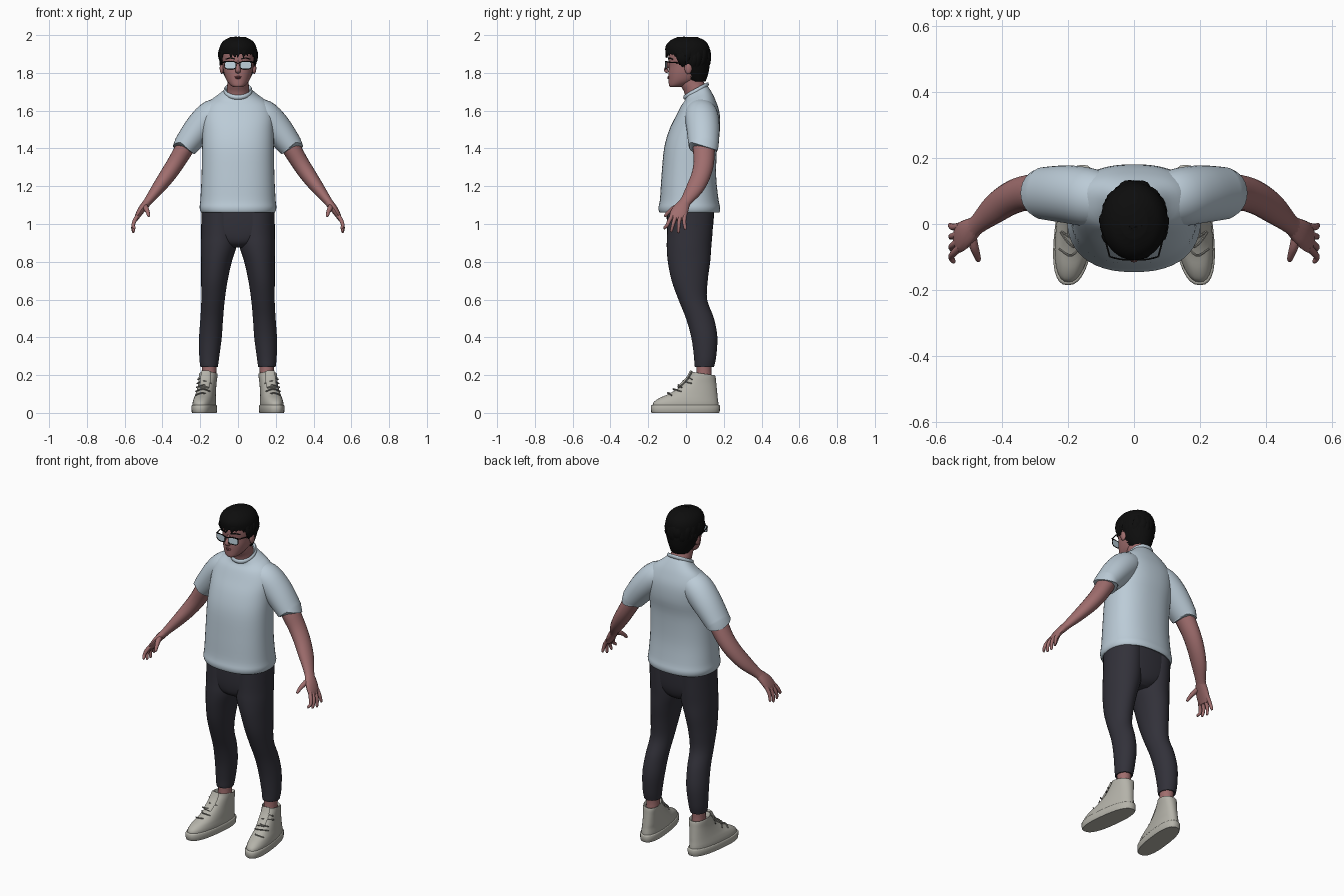
import bpy, math, random
from mathutils import Vector

random.seed(4)


def material(name, rgb):
    m = bpy.data.materials.new(name)
    m.diffuse_color = (*rgb, 1)
    return m


SKIN = material("skin", (0.35, 0.155, 0.155))
SHIRT = material("pale blue cloth", (0.50, 0.60, 0.68))
PANTS = material("dark cloth", (0.032, 0.031, 0.042))
HAIR = material("black hair", (0.004, 0.004, 0.004))
SHOE = material("off white canvas", (0.46, 0.45, 0.40))
LACE = material("grey lace", (0.25, 0.245, 0.22))
LENS = material("pale lens", (0.55, 0.68, 0.76))
LIP = material("lip", (0.24, 0.07, 0.075))


def mesh_object(name, verts, faces, mat, angle=50):
    me = bpy.data.meshes.new(name)
    me.from_pydata([tuple(v) for v in verts], [], faces)
    me.materials.append(mat)
    me.shade_smooth()
    me.set_sharp_from_angle(angle=math.radians(angle))
    ob = bpy.data.objects.new(name, me)
    bpy.context.collection.objects.link(ob)
    return ob


def spline(rows, steps, closed=False):
    """Catmull-Rom interpolation through rows of numbers."""
    n, out = len(rows), []
    for i in range(n if closed else n - 1):
        if closed:
            q = [rows[(i + k) % n] for k in (-1, 0, 1, 2)]
        else:
            q = [rows[min(max(i + k, 0), n - 1)] for k in (-1, 0, 1, 2)]
        for s in range(steps):
            t = s / steps
            out.append([0.5 * (2 * b + (c - a) * t + (2 * a - 5 * b + 4 * c - d) * t * t
                               + (3 * b - a - 3 * c + d) * t ** 3) for a, b, c, d in zip(*q)])
    return out if closed else out + [list(rows[-1])]


def skin_rings(rings, closed=False, keep=None):
    n, verts, faces = len(rings[0]), [v for r in rings for v in r], []
    m = len(rings)
    for i in range(m if closed else m - 1):
        for j in range(n):
            k, a, b = (j + 1) % n, i * n, ((i + 1) % m) * n
            f = (a + j, a + k, b + k, b + j)
            if keep is None or keep(sum((Vector(verts[x]) for x in f), Vector()) / 4):
                faces.append(f)
    if not closed:
        if keep is None:
            faces.append(tuple(range(n - 1, -1, -1)))
        faces.append(tuple(range((m - 1) * n, m * n)))
    return verts, faces


def loft(name, rows, mat, n=32, power=2.0, steps=4, side=1, shear=0, keep=None):
    """Stacked level rings: z, centre x, half width, front y, back y, tilt."""
    rings = []
    for z, xc, rx, y0, y1, tilt in spline(rows, steps):
        ring = []
        for j in range(n):
            a = 2 * math.pi * j / n * side
            c, s = math.cos(a), math.sin(a)
            x = math.copysign(abs(c) ** (2 / power), c) * rx
            dy = math.copysign(abs(s) ** (2 / power), s) * (y1 - y0) / 2
            y = (y0 + y1) / 2 + dy
            ring.append(Vector((side * (xc + shear * y) + x, y, z + tilt * dy)))
        if side < 0:
            ring = ring[::-1]
            ring = [Vector((v.x, v.y, v.z)) for v in ring]
        rings.append(ring)
    return mesh_object(name, *skin_rings(rings, keep=keep), mat)


def tube(name, rows, mat, n=14, steps=4, side=1, ref=(0, 1, 0), closed=False):
    """Sweep along points x, y, z with two radii (first one along ref)."""
    pts = spline(rows, steps, closed)
    m, rings = len(pts), []
    pos = [Vector((side * p[0], p[1], p[2])) for p in pts]
    for i, p in enumerate(pts):
        nxt, prv = (pos[(i + 1) % m], pos[i - 1]) if closed else (pos[min(i + 1, m - 1)], pos[max(i - 1, 0)])
        t = (nxt - prv).normalized()
        u = Vector(ref)
        u = (u - t * u.dot(t)).normalized()
        v = t.cross(u)
        rings.append([pos[i] + u * math.cos(2 * math.pi * j / n) * p[3]
                      + v * math.sin(2 * math.pi * j / n) * p[4] for j in range(n)])
    return mesh_object(name, *skin_rings(rings, closed), mat)


def ball(name, loc, size, mat):
    x, y, z = loc
    prof = [(-math.cos(math.pi * i / 10), max(math.sin(math.pi * i / 10), .02)) for i in range(11)]
    return loft(name, [(z + h * size[2], x, r * size[0], y - r * size[1], y + r * size[1], 0)
                       for h, r in prof], mat, n=16, steps=1)


# Shirt body, hem roll and collar
loft("shirt_body", [(1.075, 0, .17, -.115, .155, 0), (1.06, 0, .192, -.138, .174, 0),
                    (1.085, 0, .203, -.146, .181, 0), (1.13, 0, .199, -.138, .172, 0),
                    (1.25, 0, .193, -.130, .160, 0), (1.40, 0, .190, -.116, .164, 0),
                    (1.50, 0, .190, -.088, .180, 0), (1.58, 0, .188, -.052, .178, .05),
                    (1.64, 0, .160, -.025, .157, .15), (1.68, 0, .105, -.006, .132, .35),
                    (1.705, 0, .070, -.004, .112, .5)], SHIRT, n=48, power=2.35)
tube("shirt_collar", [(.069 * math.cos(a), .053 + .061 * math.sin(a), 1.705 + .034 * math.sin(a), .012, .007)
                      for a in [math.pi * i / 6 for i in range(12)]], SHIRT, n=8, ref=(0, 0, 1), closed=True)

# Hips, joining both trouser legs
loft("trouser_hips", [(.875, 0, .05, -.05, .09, 0), (.90, 0, .11, -.085, .12, 0), (.95, 0, .185, -.098, .138, 0),
                      (1.03, 0, .194, -.102, .147, 0), (1.09, 0, .192, -.10, .15, 0)], PANTS, power=2.5)

# Neck and head
loft("neck", [(1.64, 0, .06, .0, .12, .3), (1.71, 0, .059, -.008, .104, .3), (1.75, 0, .056, -.03, .09, .2),
              (1.80, 0, .055, -.04, .085, 0)], SKIN, n=24)
loft("head", [(1.724, 0, .018, -.082, -.04, 0), (1.733, 0, .038, -.09, -.005, 0), (1.76, 0, .060, -.092, .06, 0),
              (1.80, 0, .075, -.093, .10, 0), (1.84, 0, .081, -.090, .112, 0), (1.88, 0, .084, -.093, .115, 0),
              (1.93, 0, .080, -.085, .11, 0), (1.97, 0, .05, -.05, .08, 0)], SKIN, n=32, power=2.2)
tube("nose", [(0, -.086, 1.862, .006, .008), (0, -.097, 1.838, .009, .009), (0, -.106, 1.815, .011, .014),
              (0, -.095, 1.803, .007, .012)], SKIN, n=10)
for nm, z, w in (("upper_lip", 1.779, .022), ("lower_lip", 1.772, .018)):
    tube(nm, [(-w, -.084, z, .003, .002), (0, -.094, z, .005, .004), (w, -.084, z, .003, .002)], LIP, n=8)


# Hair shell with a stepped hairline
def hairline(y):
    return 1.898 if y < -.045 else 1.845 if y < -.01 else 1.855 if y < .025 else 1.755


loft("hair_shell", [(1.75, 0, .05, .02, .102, 0), (1.80, 0, .080, -.08, .119, 0), (1.85, 0, .095, -.1, .126, 0),
                    (1.90, 0, .101, -.108, .128, 0), (1.94, 0, .096, -.108, .122, 0), (1.97, 0, .076, -.085, .10, 0),
                    (1.99, 0, .04, -.045, .06, 0)], HAIR, n=40, steps=6, keep=lambda c: c.z > hairline(c.y))

# Hair locks sweeping from the crown down to the hairline
for i in range(58):
    a = 2 * math.pi * i / 58 + random.uniform(-.05, .05)
    dx, dy = math.cos(a), math.sin(a)
    y_end = .01 + .118 * dy
    drop = max(hairline(y_end), 1.765) + random.uniform(-.022, .012)
    span = math.acos(max(-1, min(1, (drop - 1.885) / .12)))
    start = span * random.uniform(.1, .5)
    turn = random.uniform(-.3, .3)
    rows = []
    for k, w in enumerate((.006, .018, .017, .002)):
        p = start + (span - start) * k / 3
        b = a + turn * (k / 3 - .7)
        lift = 1 + random.uniform(-.015, .035)
        r = max(math.sin(p), .62 if p > 1.57 else 0)
        rows.append((.098 * r * math.cos(b) * lift, .01 + .116 * r * math.sin(b) * lift,
                     1.885 + .107 * math.cos(p), w, w * .4))
    tube("hair_lock", rows, HAIR, n=6, steps=3, ref=(-dy, dx, .01))

for s, tag in ((1, "left"), (-1, "right")):
    # Face details
    ball("ear_" + tag, (s * .086, .012, 1.825), (.011, .02, .031), SKIN)
    tube("eyebrow_" + tag, [(.016, -.093, 1.873, .003, .004), (.04, -.091, 1.879, .003, .004),
                            (.066, -.07, 1.872, .002, .003)], HAIR, n=6, side=s)
    # Glasses: lens plate, rim, temple arm
    rim = []
    for i in range(16):
        c, q = math.cos(math.pi * i / 8), math.sin(math.pi * i / 8)
        x = .041 + math.copysign(abs(c) ** .6, c) * .030
        rim.append((x, -.109 + 3.5 * max(x - .02, 0) ** 2, 1.841 + math.copysign(abs(q) ** .6, q) * .021))
    mesh_object("lens_" + tag, [(s * x, y, z) for x, y, z in rim],
                [tuple(range(16))[::s]], LENS)
    tube("rim_" + tag, [(*p, .0022, .0025) for p in rim], HAIR, n=6, steps=1, side=s, closed=True)
    tube("brow_bar_" + tag, [(0, -.108, 1.85, .002, .003), (.03, -.109, 1.861, .002, .003),
                             (.074, -.099, 1.859, .002, .004)], HAIR, n=6, side=s)
    tube("temple_" + tag, [(.074, -.098, 1.857, .003, .003), (.088, -.04, 1.853, .003, .003),
                           (.091, .015, 1.848, .003, .003)], HAIR, n=6, side=s, ref=(0, 0, 1))

    # Sleeve and arm
    tube("sleeve_" + tag, [(.06, .07, 1.605, .07, .06), (.13, .08, 1.578, .088, .082), (.20, .09, 1.512, .088, .080),
                           (.272, .093, 1.421, .080, .067), (.277, .093, 1.414, .076, .063),
                           (.268, .093, 1.426, .06, .05)], SHIRT, n=28, side=s)
    tube("arm_" + tag, [(.22, .09, 1.49, .05, .05), (.275, .094, 1.413, .058, .050), (.328, .094, 1.325, .054, .046),
                        (.375, .078, 1.255, .051, .042), (.425, .045, 1.187, .046, .034),
                        (.475, .0, 1.122, .031, .023), (.50, -.022, 1.092, .034, .019)], SKIN, n=20, side=s)
    # Palm, four fingers, thumb
    tube("palm_" + tag, [(.48, -.005, 1.115, .029, .022), (.508, -.027, 1.08, .042, .020),
                         (.530, -.042, 1.045, .045, .015), (.540, -.045, 1.022, .036, .010)], SKIN, side=s)
    for i, (y0, y1, z1) in enumerate(((-.076, -.113, .972), (-.056, -.077, .957), (-.034, -.040, .952),
                                      (-.012, -.004, .968))):
        x1 = .549 + .003 * i
        tube(f"finger_{i}_{tag}", [(.528, y0 + .006, 1.05, .011, .011), (.547, (y0 * 2 + y1) / 3, 1.018, .0105, .011),
                                   (.555, (y0 + 2 * y1) / 3, .992, .009, .009), (x1, y1, z1 + .008, .0075, .0075),
                                   (x1 - .002, y1, z1, .003, .003)], SKIN, n=10, side=s)
    tube("thumb_" + tag, [(.495, -.025, 1.10, .015, .014), (.487, -.065, 1.083, .014, .014),
                          (.478, -.092, 1.063, .011, .010), (.473, -.108, 1.045, .008, .008),
                          (.472, -.112, 1.038, .003, .003)], SKIN, n=10, side=s, ref=(1, 0, 0))

    # Trouser leg, ankle
    loft("trouser_leg_" + tag, [(1.07, .10, .094, -.10, .148, 0), (.95, .099, .096, -.10, .14, 0),
                                (.88, .102, .094, -.102, .134, 0), (.80, .114, .081, -.096, .128, 0),
                                (.70, .125, .070, -.076, .115, 0), (.60, .132, .062, -.040, .112, 0),
                                (.50, .139, .060, .0, .148, 0), (.40, .146, .060, .028, .166, 0),
                                (.30, .152, .053, .042, .160, 0), (.25, .153, .047, .045, .150, 0),
                                (.243, .153, .043, .05, .146, 0), (.25, .153, .03, .06, .13, 0)], PANTS, side=s)
    loft("ankle_" + tag, [(.16, .152, .038, .05, .14, 0), (.22, .152, .037, .055, .135, 0),
                          (.28, .152, .042, .055, .14, 0)], SKIN, n=20, side=s)

    # Shoe: sole, upper, toe cap, collar opening
    loft("sole_" + tag, [(0, .178, .056, -.178, .172, 0), (.004, .178, .060, -.184, .178, 0),
                         (.036, .178, .061, -.186, .180, 0), (.042, .178, .056, -.178, .174, 0)],
         SHOE, power=2.5, steps=2, side=s, shear=-.12)
    loft("shoe_upper_" + tag, [(.03, .178, .057, -.178, .173, 0), (.055, .178, .057, -.172, .171, 0),
                               (.078, .177, .054, -.142, .168, 0), (.10, .175, .051, -.092, .166, 0),
                               (.13, .173, .048, -.042, .163, 0), (.16, .171, .047, -.006, .160, 0),
                               (.195, .169, .048, .026, .157, -.1), (.208, .168, .046, .034, .152, -.15),
                               (.19, .168, .036, .045, .140, 0)], SHOE, power=2.3, side=s, shear=-.12)
    tube("tongue_" + tag, [(.178, -.04, .135, .026, .008), (.172, .005, .18, .028, .008),
                           (.168, .028, .222, .024, .007)], SHOE, n=12, side=s, ref=(1, 0, 0))
    for i in range(5):
        y, z, d = -.092 + .027 * i, .101 + .021 * i, .012 * (-1) ** i
        xc = .178 - .12 * y
        tube(f"lace_{i}_{tag}", [(xc - .038, y + .028 + d, z - .008, .0035, .0035), (xc, y - .004, z + .005, .004, .004),
                                 (xc + .038, y + .028 - d, z - .008, .0035, .0035)], LACE, n=6, side=s, ref=(0, 0, 1))
